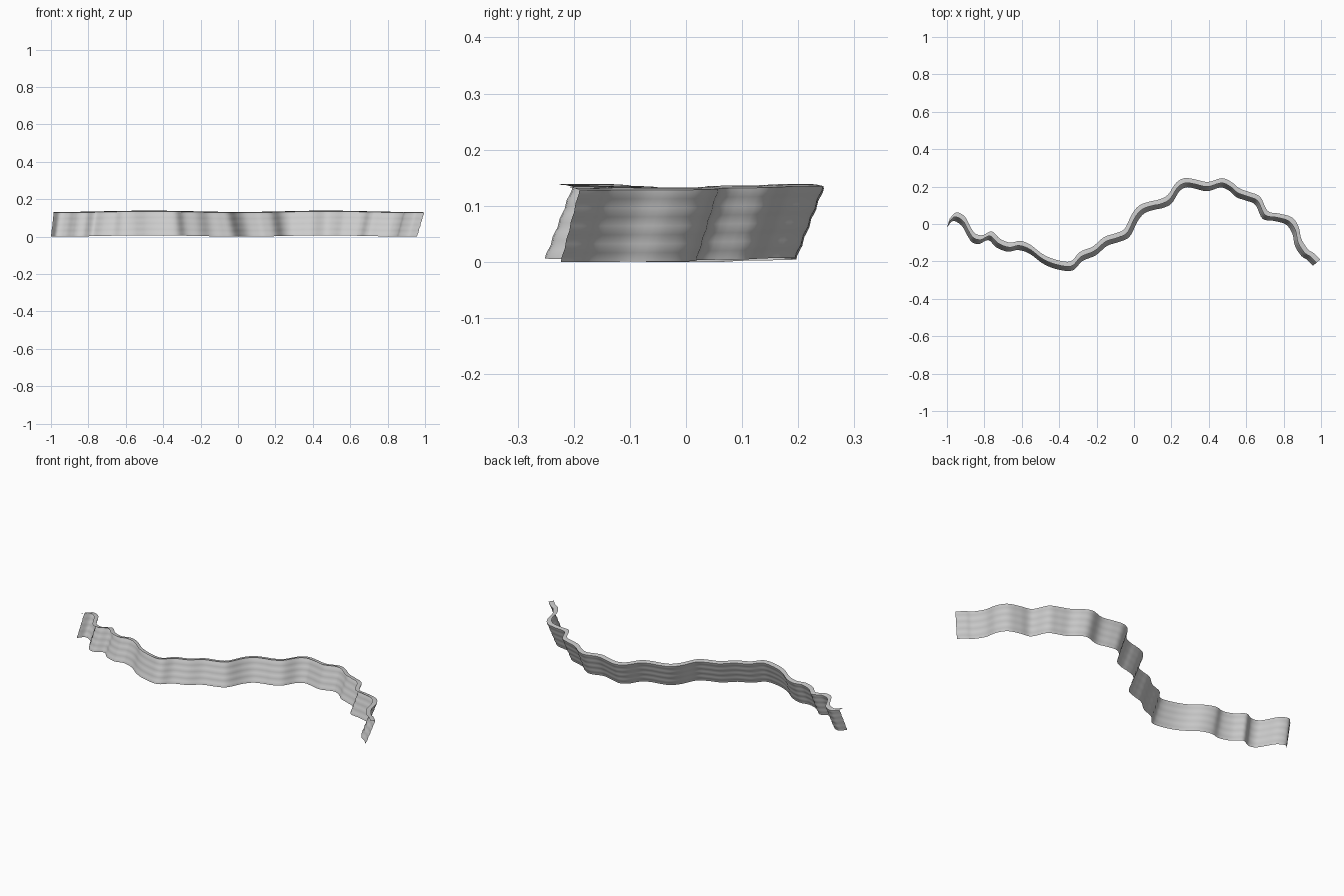
import bpy
import bmesh
import math
from mathutils import Vector

cube = bpy.data.objects.get("Cube")
if cube:
    bpy.data.objects.remove(cube, do_unlink=True)

# Winding line of the upper rim, from the right end to the left end
RIM = [(-.985, .03), (-.95, .062), (-.905, .04), (-.875, -.015), (-.85, -.05), (-.81, -.06),
       (-.76, -.04), (-.715, -.08), (-.66, -.1), (-.61, -.09), (-.555, -.11), (-.49, -.16),
       (-.42, -.19), (-.34, -.2), (-.29, -.15), (-.22, -.12), (-.16, -.07), (-.1, -.05),
       (-.05, -.025), (-.01, .055), (.03, .1), (.085, .12), (.13, .13), (.18, .155),
       (.225, .22), (.27, .245), (.32, .24), (.395, .225), (.47, .245), (.52, .225),
       (.565, .19), (.62, .17), (.675, .145), (.715, .07), (.78, .055), (.845, .035),
       (.88, -.015), (.895, -.08), (.93, -.135), (.96, -.155), (.995, -.19)]
STEPS = 5            # smooth samples between rim points
HEIGHT = 0.128
LEAN = 0.05          # how far the foot stands in front of the rim
LEDGE = 0.026        # depth of the flat ledge
ROWS = 16


def smooth_path(points, steps):
    """Curve passing through all the points."""
    pts = [Vector(p) for p in points]
    pts = [2 * pts[0] - pts[1]] + pts + [2 * pts[-1] - pts[-2]]
    path = []
    for a, b, c, d in zip(pts, pts[1:], pts[2:], pts[3:]):
        for k in range(steps):
            t = k / steps
            path.append(b + 0.5 * t * (c - a + t * (2 * a - 5 * b + 4 * c - d
                                                    + t * (3 * (b - c) + d - a))))
    return path + [pts[-2]]


def forward_directions(path, reach):
    """Broad forward direction at each sample, ignoring the small bends."""
    result = []
    last = len(path) - 1
    for i in range(len(path)):
        along = (path[min(i + reach, last)] - path[max(i - reach, 0)]).normalized()
        result.append(Vector((along.y, -along.x)))
    return result


def make_sheet(name, profile, material):
    """Sweep a profile of (forward, height) pairs along the rim line."""
    bm = bmesh.new()
    columns = []
    for p, f in zip(path, forward):
        lift = 0.007 * math.sin(math.pi * p.x / 0.95) ** 2
        columns.append([bm.verts.new((*(p + f * out), z + lift)) for out, z in profile])
    for left, right in zip(columns, columns[1:]):
        for j in range(len(profile) - 1):
            bm.faces.new((left[j], right[j], right[j + 1], left[j + 1]))
    mesh = bpy.data.meshes.new(name)
    bm.to_mesh(mesh)
    bm.free()
    mesh.materials.append(material)
    mesh.shade_smooth()
    obj = bpy.data.objects.new(name, mesh)
    bpy.context.collection.objects.link(obj)
    return obj


stone = bpy.data.materials.new("light_grey_stone")
stone.use_nodes = True
grey = (0.6, 0.6, 0.6, 1)
stone.diffuse_color = grey
stone.node_tree.nodes["Principled BSDF"].inputs["Base Color"].default_value = grey

path = smooth_path(RIM, STEPS)
forward = forward_directions(path, 6 * STEPS)

# Leaning wall with faint horizontal ripples
wall_profile = []
for row in range(ROWS + 1):
    t = row / ROWS
    ripple = 0.0012 * math.sin(8 * math.pi * t)
    wall_profile.append((LEAN * (1 - t) + ripple, HEIGHT * t))
make_sheet("cliff_wall", wall_profile, stone)

# Flat ledge reaching forward from the rim
ledge_profile = [(LEDGE, HEIGHT + 0.004), (LEDGE / 2, HEIGHT + 0.003), (0, HEIGHT)]
make_sheet("top_ledge", ledge_profile, stone)
